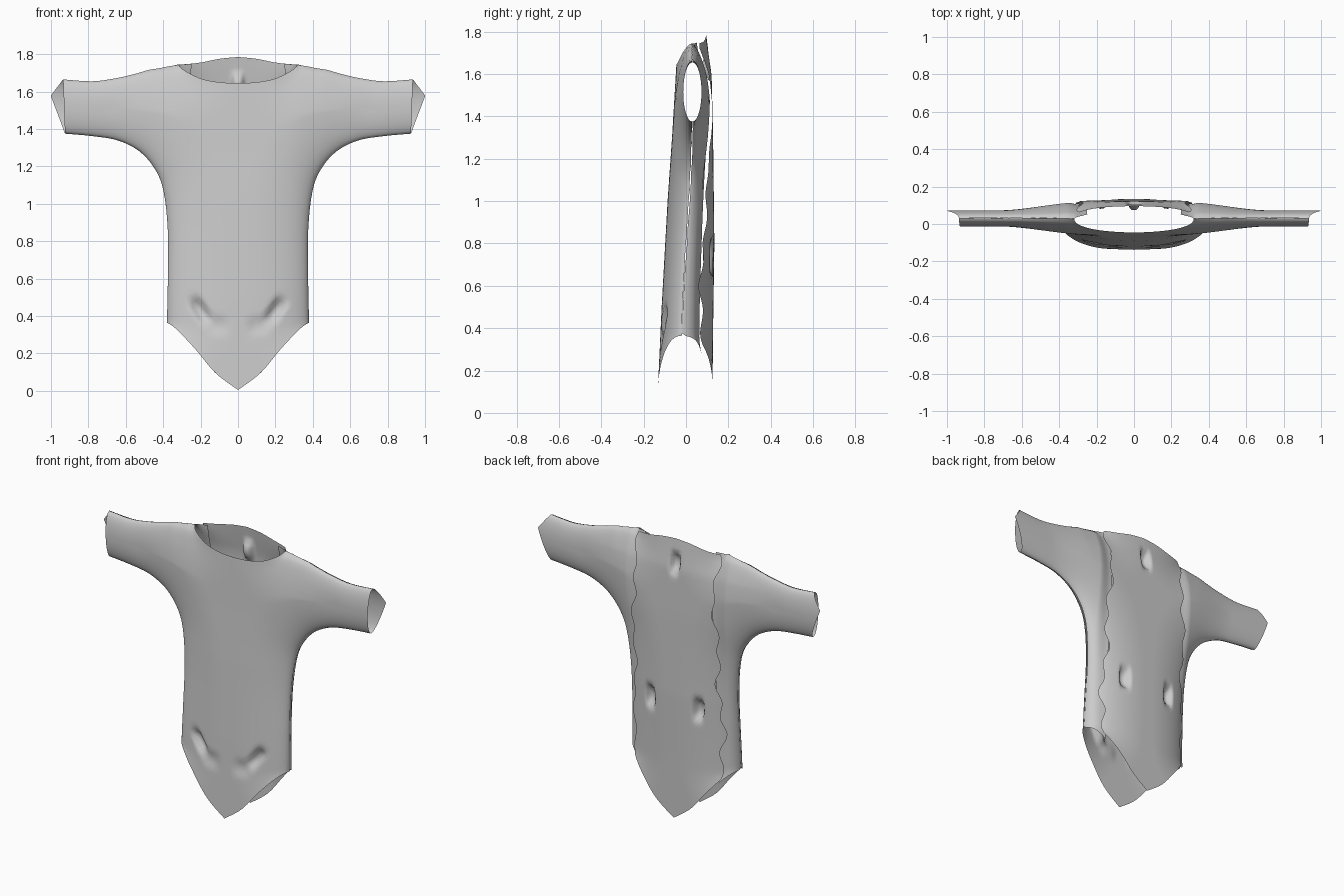
import bpy, bmesh, math
from mathutils import Vector

if "Cube" in bpy.data.objects:
    bpy.data.objects.remove(bpy.data.objects["Cube"])

# Ribs of the garment's right half: upper edge (x, z) -> lower edge (x, z)
UP = [(0, 1.645), (.10, 1.65), (.20, 1.67), (.29, 1.715), (.32, 1.745), (.34, 1.74), (.37, 1.735),
      (.42, 1.725), (.48, 1.715), (.56, 1.692), (.66, 1.67), (.78, 1.655), (.935, 1.665)]
LOW = [(0, .005), (.12, .095), (.23, .225), (.33, .33), (.38, .365), (.375, .6), (.375, .85),
       (.395, 1.05), (.435, 1.17), (.52, 1.275), (.64, 1.338), (.78, 1.362), (.925, 1.375)]
UP_BACK = [(0, 1.785), (.10, 1.775), (.20, 1.755), (.29, 1.745)] + UP[4:]


def table(pts, v):
    """Piecewise linear lookup."""
    if v <= pts[0][0]:
        return pts[0][1]
    for (a, p), (b, q) in zip(pts, pts[1:]):
        if v <= b:
            return p + (q - p) * (v - a) / (b - a)
    return pts[-1][1]


def smooth(a, b, v):
    f = min(1, max(0, (v - a) / (b - a)))
    return f * f * (3 - 2 * f)


def curve(pts, t):
    """Catmull-Rom through the key points, kept sharp at the hem corner (key 4)."""
    i = min(int(t), len(pts) - 2)
    f = t - i
    P = [Vector(p) for p in pts]
    lo = 4 if i >= 4 else 0
    hi = 4 if i < 4 else len(pts) - 1
    a, b, c, d = P[max(i - 1, lo)], P[i], P[i + 1], P[min(i + 2, hi)]
    return b + (c - a) * .5 * f + (a * 2 - b * 5 + c * 4 - d) * .5 * f * f \
        + (b * 3 - a - c * 3 + d) * .5 * f ** 3


# Closed seams (shoulder line and side line), used for the roundness of the shell
SEAMS = [[curve(k, 4 + j * .2) for j in range(41)] for k in (UP, LOW)]


def seam_distance(p):
    best = 9
    for seam in SEAMS:
        for a, b in zip(seam, seam[1:]):
            d = b - a
            f = min(1, max(0, (p - a).dot(d) / d.length_squared))
            best = min(best, (p - a - d * f).length)
    return best


FRONT_Y = [(0, -.138), (.5, -.115), (1, -.087), (1.3, -.066), (1.65, -.045)]
BACK_Y = [(0, .118), (.4, .122), (.8, .128), (1.3, .122), (1.6, .115), (1.78, .09)]


def depth(p, back):
    x, z = p
    mid = -.02 + .05 * smooth(.3, 1.4, z)
    body = table(BACK_Y, z) - mid if back else mid - table(FRONT_Y, z)
    k = smooth(.28, .72, x)
    reach = body + (.043 - body) * k
    radius = .34 + (.14 - .34) * k
    u = min(1, seam_distance(p) / radius)
    return mid, reach * math.sqrt(1 - (1 - u) ** 2)


def dent(p, spots):
    """Puckers: centre x, z, half sizes, tilt, depth."""
    total = 0
    for cx, cz, w, h, tilt, amount in spots:
        dx, dz = p.x - cx, p.y - cz
        a = dx * math.cos(tilt) - dz * math.sin(tilt)
        b = dx * math.sin(tilt) + dz * math.cos(tilt)
        total += amount * math.exp(-(a / w) ** 4 - (b / h) ** 4)
    return total


def sheet(name, t0, t1, nt, ns, back=False, lift=0.0, spots=(), ragged=False):
    bm = bmesh.new()
    cols = []
    for i in range(nt + 1):
        t = t0 + (t1 - t0) * i / nt
        top, low = curve(UP_BACK if back else UP, t), curve(LOW, t)
        col = []
        for j in range(ns + 1):
            s = j / ns
            p = top.lerp(low, s)
            if ragged:     # wandering edge of the back panel
                w = (i / nt) ** 6
                p.x += w * (.014 * math.sin(s * 41) + .012 * math.sin(s * 17 + 1))
            mid, d = depth(p, back)
            if back:       # back of the cuff runs out to a point
                p.x += .07 * smooth(.80, .94, p.x) * max(0, 1 - abs(s - .3) / (.3 if s < .3 else .7))
            fade = 1 if ragged else 1 - smooth(.27, .36, p.x)
            d += lift * fade - dent(p, spots)
            col.append(bm.verts.new((p.x, mid + d if back else mid - d, p.y)))
        cols.append(col)
    for a, b in zip(cols, cols[1:]):
        for j in range(ns):
            f = (a[j], a[j + 1], b[j + 1], b[j])
            bm.faces.new(f[::-1] if back else f)
    # Mirror to the other half
    geo = bm.verts[:] + bm.edges[:] + bm.faces[:]
    dup = bmesh.ops.duplicate(bm, geom=geo)["geom"]
    for v in dup:
        if isinstance(v, bmesh.types.BMVert):
            v.co.x *= -1
    bmesh.ops.reverse_faces(bm, faces=[f for f in dup if isinstance(f, bmesh.types.BMFace)])
    bmesh.ops.remove_doubles(bm, verts=bm.verts, dist=.0005)
    me = bpy.data.meshes.new(name)
    bm.to_mesh(me)
    bm.free()
    for f in me.polygons:
        f.use_smooth = True
    ob = bpy.data.objects.new(name, me)
    bpy.context.collection.objects.link(ob)
    return ob


# Front with sleeves and two slanted pocket puckers
sheet("shirt_front", 0, 12, 72, 56,
      spots=[(.20, .43, .03, .065, .6, .035), (.11, .35, .05, .04, 0, .012)])
# Back sides with sleeves, tucked under the centre panel
sheet("shirt_back_sides", 2.5, 12, 54, 56, back=True, lift=-.018)
# Back centre panel with ragged edges and three puckers
sheet("shirt_back_panel", 0, 2.85, 30, 64, back=True, lift=.006, ragged=True,
      spots=[(0, 1.63, .03, .055, 0, .04), (.17, .74, .03, .06, 0, .04)])
